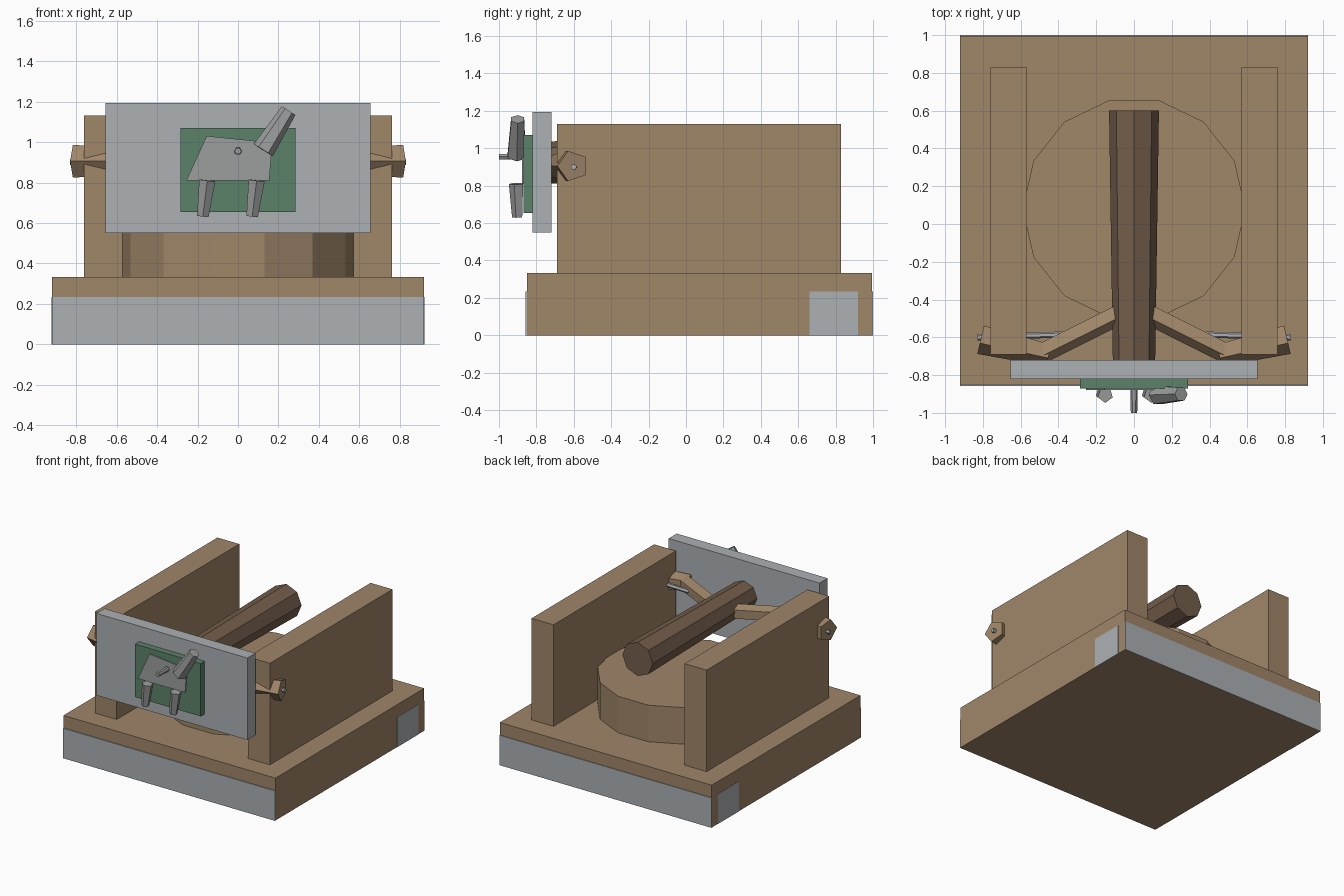
import bpy
import bmesh
from math import cos, sin, pi
from mathutils import Vector

cube = bpy.data.objects.get("Cube")
if cube:
    bpy.data.objects.remove(cube, do_unlink=True)


def material(name, srgb):
    linear = [((c / 255 + 0.055) / 1.055) ** 2.4 for c in srgb] + [1]
    mat = bpy.data.materials.new(name)
    mat.use_nodes = True
    mat.diffuse_color = linear
    mat.node_tree.nodes["Principled BSDF"].inputs["Base Color"].default_value = linear
    return mat


wood = material("light wood", (160, 134, 105))
dark_wood = material("dark wood", (116, 94, 76))
metal = material("pale metal", (172, 177, 180))
emblem_metal = material("emblem metal", (156, 157, 158))
green = material("green", (92, 130, 106))


def finish(name, bm, mat):
    bmesh.ops.recalc_face_normals(bm, faces=bm.faces)
    mesh = bpy.data.meshes.new(name)
    bm.to_mesh(mesh)
    bm.free()
    mesh.materials.append(mat)
    obj = bpy.data.objects.new(name, mesh)
    bpy.context.collection.objects.link(obj)
    return obj


def box(name, low, high, mat):
    bm = bmesh.new()
    bmesh.ops.create_cube(bm, size=1)
    for v in bm.verts:
        v.co = Vector(l + (h - l) * (c + 0.5) for l, h, c in zip(low, high, v.co))
    return finish(name, bm, mat)


def loft(bm, a, b):
    """Close two matching rings of points into a solid."""
    a = [bm.verts.new(p) for p in a]
    b = [bm.verts.new(p) for p in b]
    bm.faces.new(a)
    bm.faces.new(b)
    for i in range(len(a)):
        j = (i + 1) % len(a)
        bm.faces.new((a[i], a[j], b[j], b[i]))


def rod(name, start, end, r1, r2, sides, mat, turn=0.0):
    """Tapered prism; corner zero lies level unless turned."""
    start, end = Vector(start), Vector(end)
    axis = (end - start).normalized()
    ref = Vector((0, 0, 1)) if abs(axis.z) < 0.6 else Vector((0, -1, 0))
    u = axis.cross(ref).normalized()
    w = u.cross(axis)
    spokes = [u * cos(turn + 2 * pi * i / sides) + w * sin(turn + 2 * pi * i / sides)
              for i in range(sides)]
    bm = bmesh.new()
    loft(bm, [start + s * r1 for s in spokes], [end + s * r2 for s in spokes])
    return finish(name, bm, mat)


# Base slab with metal edging on the front and back
box("base", (-0.92, -0.85, 0), (0.92, 0.995, 0.333), wood)
box("front_base_strip", (-0.92, -0.857, 0), (0.92, -0.85, 0.235), metal)
box("back_base_strip", (-0.92, 0.995, 0), (0.92, 1.0, 0.235), metal)

# Turntable
rod("turntable", (0, 0.08, 0.33), (0, 0.08, 0.62), 0.59, 0.59, 14, wood)

# Barrel
rod("barrel", (0, -0.73, 0.925), (0, 0.6, 0.925), 0.112, 0.132, 8, dark_wood)

# Paired side walls, bent arms, axles and edging returns
for side, s in (("left", 1), ("right", -1)):
    box(side + "_wall", (s * 0.57, -0.69, 0.33), (s * 0.76, 0.83, 1.13), wood)
    rod(side + "_inner_arm", (s * 0.09, -0.48, 0.91), (s * 0.5, -0.685, 0.91),
        0.058, 0.058, 5, wood, 0 if s > 0 else pi)
    rod(side + "_outer_arm", (s * 0.45, -0.69, 0.905), (s * 0.81, -0.605, 0.905),
        0.065, 0.085, 5, wood, 0 if s > 0 else pi)
    rod(side + "_axle", (s * 0.38, -0.585, 0.9), (s * 0.83, -0.6, 0.9),
        0.016, 0.016, 6, metal)
    box(side + "_base_return", (s * 0.92, 0.66, 0), (s * 0.922, 0.92, 0.235), metal)

# Front shield with green panel
box("shield", (-0.655, -0.82, 0.55), (0.655, -0.72, 1.193), metal)
box("green_panel", (-0.285, -0.87, 0.655), (0.285, -0.82, 1.07), green)

# Animal emblem: flat body, raised neck, legs and peg
outline = [(-0.255, 0.81), (0.155, 0.81), (0.165, 0.94), (0.14, 1.0), (-0.155, 1.03)]
bm = bmesh.new()
loft(bm, [(x, -0.878, z) for x, z in outline], [(x, -0.869, z) for x, z in outline])
finish("emblem_body", bm, emblem_metal)
rod("emblem_neck", (0.125, -0.905, 0.96), (0.25, -0.9, 1.155), 0.056, 0.04, 6, emblem_metal)
for name, x in (("rear", -0.152), ("front", 0.092)):
    rod("emblem_" + name + "_leg", (x, -0.905, 0.81), (x - 0.022, -0.9, 0.632),
        0.042, 0.03, 5, emblem_metal, pi / 2)
rod("emblem_peg", (0, -0.87, 0.955), (0, -1.0, 0.955), 0.02, 0.017, 6, emblem_metal)
